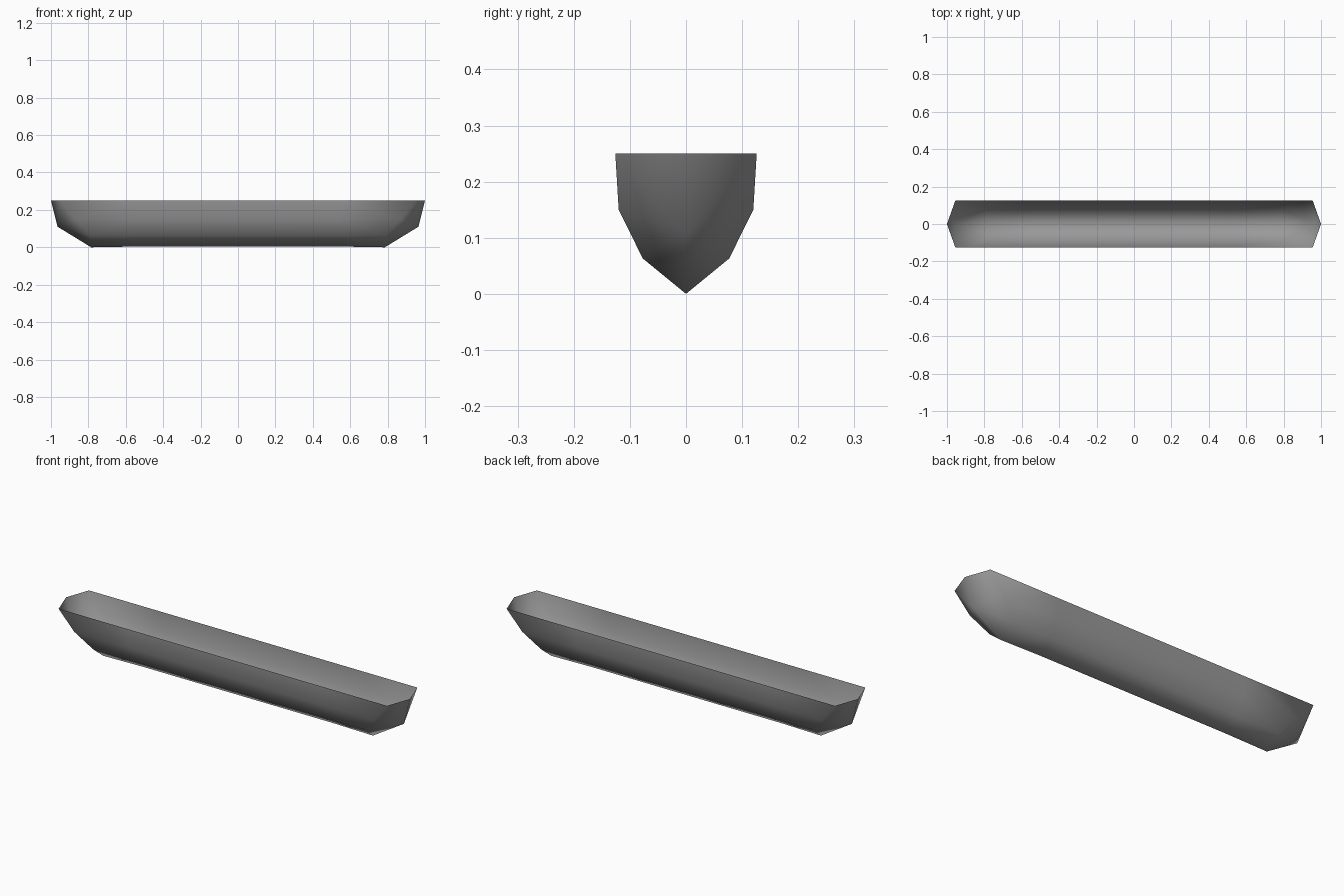
import bpy
import bmesh

cube = bpy.data.objects.get("Cube")
if cube:
    bpy.data.objects.remove(cube, do_unlink=True)

# Hull colour
grey = bpy.data.materials.new("hull grey")
grey.use_nodes = True
colour = (0.32, 0.32, 0.32, 1.0)
grey.diffuse_color = colour
grey.node_tree.nodes["Principled BSDF"].inputs["Base Color"].default_value = colour

# Cross-section from gunwale to keel: half width, height, x where the side panel ends
section = [(0.126, 0.25, 0.955), (0.12, 0.15, 0.87), (0.077, 0.063, 0.79)]
stem_top, stem_knee = (1.0, 0, 0.25), (0.965, 0, 0.11)
keel_end = (0.785, 0, 0)
keel_rise = 0.004
mid_station = 0.55

# One quarter of the open hull shell
bm = bmesh.new()


def row(points):
    return [bm.verts.new(p) for p in points]


centre = row([(0, y, z) for y, z, x in section] + [(0, 0, keel_rise)])
middle = row([(mid_station, y, z) for y, z, x in section] + [(mid_station, 0, keel_rise)])
end = row([(x, y, z) for y, z, x in section] + [keel_end])
top, knee = row([stem_top, stem_knee])

# Long side panels
for a, b in ((centre, middle), (middle, end)):
    for i in range(len(a) - 1):
        bm.faces.new((a[i], a[i + 1], b[i + 1], b[i]))

# Pointed end panels
bm.faces.new((end[0], end[1], knee, top))
bm.faces.new((end[1], end[2], knee))
bm.faces.new((end[2], end[3], knee))

# Mirror to the other end and the other side
for axis in "XY":
    result = bmesh.ops.mirror(bm, geom=bm.verts[:] + bm.edges[:] + bm.faces[:],
                              axis=axis, merge_dist=0.0005)
    bmesh.ops.remove_doubles(bm, verts=bm.verts[:], dist=0.0005)
bmesh.ops.recalc_face_normals(bm, faces=bm.faces[:])

# Keep the outside of the shell facing outwards
bm.faces.ensure_lookup_table()
side = max(bm.faces, key=lambda f: f.calc_center_median().y)
if side.normal.y < 0:
    bmesh.ops.reverse_faces(bm, faces=bm.faces[:])
for face in bm.faces:
    face.smooth = True

mesh = bpy.data.meshes.new("hull")
bm.to_mesh(mesh)
bm.free()
mesh.materials.append(grey)
hull = bpy.data.objects.new("hull", mesh)
bpy.context.collection.objects.link(hull)
